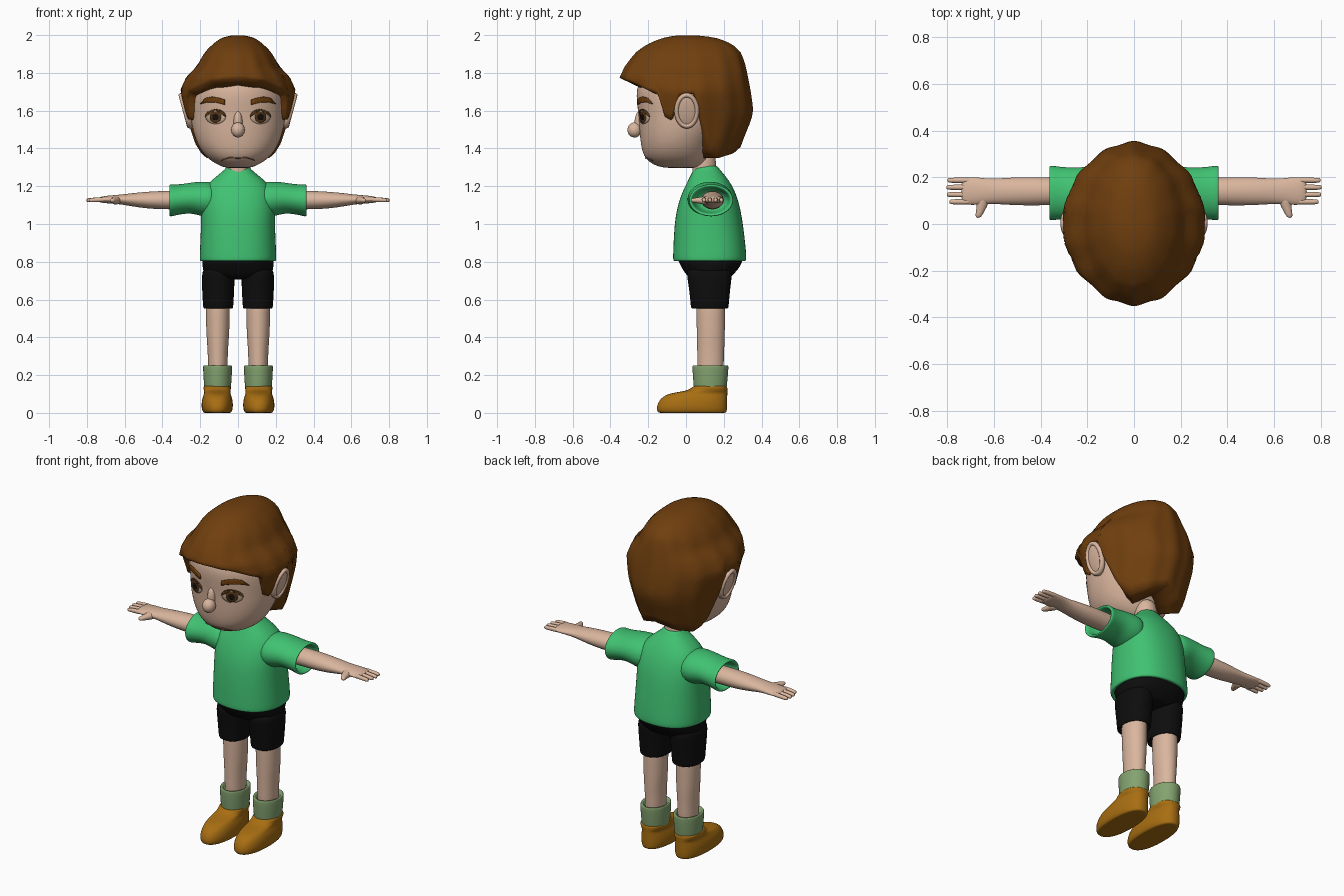
import bpy, bmesh, math
from mathutils import Vector, Matrix


def material(name, r, g, b):
    m = bpy.data.materials.new(name)
    lin = lambda c: ((c / 255 + 0.055) / 1.055) ** 2.4 if c > 10 else c / 255 / 12.92
    m.diffuse_color = (lin(r), lin(g), lin(b), 1)
    return m


SKIN = material("skin", 218, 182, 158)
HAIR = material("brown hair", 112, 63, 14)
SHIRT = material("green cloth", 64, 194, 114)
SHORTS = material("black cloth", 13, 13, 13)
SOCK = material("sage wool", 132, 163, 112)
SHOE = material("tan leather", 168, 110, 18)
EYE = material("eye white", 208, 178, 150)
IRIS = material("brown iris", 84, 54, 26)
PUPIL = material("dark pupil", 24, 17, 12)
LIP = material("mouth line", 140, 95, 75)


def finish(name, bm, mat, sub=0):
    bmesh.ops.recalc_face_normals(bm, faces=bm.faces)
    me = bpy.data.meshes.new(name)
    bm.to_mesh(me)
    bm.free()
    me.materials.append(mat)
    for p in me.polygons:
        p.use_smooth = True
    ob = bpy.data.objects.new(name, me)
    bpy.context.collection.objects.link(ob)
    if sub:
        ob.modifiers.new("smooth", 'SUBSURF').levels = sub
        ob.modifiers["smooth"].render_levels = sub
    return ob


def skin_rings(name, rings, mat, sub=2, caps=True):
    """Join equal-sized rings of points into a tube."""
    bm = bmesh.new()
    vs = [[bm.verts.new(p) for p in r] for r in rings]
    n = len(vs[0])
    for a, b in zip(vs, vs[1:]):
        for i in range(n):
            bm.faces.new((a[i], a[(i + 1) % n], b[(i + 1) % n], b[i]))
    if caps:
        bm.faces.new(vs[0])
        bm.faces.new(vs[-1])
    return finish(name, bm, mat, sub)


def circle(n, e=2.0):
    out = []
    for i in range(n):
        c, s = math.cos(2 * math.pi * i / n), math.sin(2 * math.pi * i / n)
        out.append((math.copysign(abs(c) ** (2 / e), c), math.copysign(abs(s) ** (2 / e), s)))
    return out


def loft_z(name, rows, mat, cx=0.0, e=2.0, sub=2, n=24):
    """Rows: z, half width, front y, back y."""
    return skin_rings(name, [[(cx + rx * c, (f + b) / 2 + (b - f) / 2 * s, z) for c, s in circle(n, e)]
                             for z, rx, f, b in rows], mat, sub)


def loft_x(name, rows, mat, side, n=20):
    """Rows: x, centre y, centre z, half depth, half height."""
    return skin_rings(name, [[(side * x, cy + ry * c, cz + rz * s) for c, s in circle(n)]
                             for x, cy, cz, ry, rz in rows], mat)


def ball(name, centre, radii, mat, rot_y=0.0):
    bm = bmesh.new()
    m = Matrix.Translation(centre) @ Matrix.Rotation(rot_y, 4, 'Y') @ Matrix.Diagonal((*radii, 1))
    bmesh.ops.create_uvsphere(bm, u_segments=24, v_segments=16, radius=1, matrix=m)
    return finish(name, bm, mat)


# Head, neck and nose
head = loft_z("head", [
    (1.295, .06, -.11, .06), (1.31, .10, -.165, .09), (1.335, .145, -.205, .11), (1.37, .182, -.228, .13),
    (1.42, .215, -.24, .15), (1.50, .243, -.248, .20), (1.58, .253, -.252, .24), (1.66, .257, -.264, .26),
    (1.73, .25, -.262, .26), (1.80, .20, -.22, .22), (1.87, .10, -.12, .12)], SKIN, e=2.1, n=32)
loft_z("neck", [(1.22, .065, .03, .17), (1.28, .06, .035, .16), (1.33, .06, .03, .16), (1.40, .06, .02, .15)], SKIN)
ball("nose_tip", (0, -.272, 1.498), (.036, .038, .04), SKIN)
ball("nose_bridge", (0, -.242, 1.54), (.024, .03, .06), SKIN)

# Ears: bowl and raised rim, leaning outward at the top
for s in (1, -1):
    ball("ear_bowl", (s * .274, .004, 1.598), (.014, .058, .088), SKIN, s * .28)
    rim = []
    for a in range(28):
        t = 2 * math.pi * a / 28
        mid = Vector((.276, .004 + .054 * math.cos(t), 1.60 + .082 * math.sin(t)))
        mid.x += .27 * (mid.z - 1.60)
        out = Vector((0, math.cos(t), math.sin(t)))
        ring = [mid + .013 * (out * c + Vector((1.3, 0, 0)) * q) for c, q in circle(8)]
        rim.append([(s * p.x, p.y, p.z) for p in ring])
    skin_rings("ear_rim", rim + rim[:1], SKIN, 0, False)


# Hair: shell of meridians falling to an uneven hairline
def lerp_table(t, rows):
    for a, b in zip(rows, rows[1:]):
        if t <= b[0]:
            k = (t - a[0]) / (b[0] - a[0])
            return [p + (q - p) * k for p, q in zip(a[1:], b[1:])]
    return list(rows[-1][1:])


# drop below crown: half width, front reach, back reach
SHAPE = [(0, 0, 0, 0), (.015, .085, .12, .16), (.05, .135, .205, .245), (.09, .175, .262, .287), (.13, .20, .295, .303),
         (.165, .218, .32, .313), (.225, .277, .348, .325), (.29, .306, .33, .338), (.35, .295, .31, .347),
         (.40, .283, .30, .352), (.45, .272, .29, .342), (.58, .25, .28, .29), (.66, .21, .27, .265)]
EDGE = [(0, 1.775), (30, 1.755), (50, 1.715), (62, 1.69), (67, 1.57), (74, 1.55), (78, 1.60), (83, 1.68), (98, 1.69),
        (103, 1.56), (112, 1.45), (120, 1.38), (130, 1.35), (150, 1.37), (180, 1.41)]
shape_u = [(math.sqrt(r[0]), *r[1:]) for r in SHAPE]


def hair_point(a, z, k=1.0, drop=0.0):
    rx, f, b = lerp_table(math.sqrt(max(0, 2.0 - z)), shape_u)
    k *= 1 + .010 * math.cos(14 * a) * min(1, (2 - z) * 6)
    c = math.cos(a)
    return (k * rx * math.sin(a), -k * c * (f if c > 0 else b), z - drop)


angles = [2 * math.pi * i / 144 for i in range(144)]
edges = [lerp_table(180 - abs(180 - math.degrees(a)), EDGE)[0] for a in angles]
rings = [[hair_point(a, 2.0 - (2.0 - e) * (j / 24) ** 1.7) for a, e in zip(angles, edges)] for j in range(1, 25)]
for k in (.76, .3):
    rings.append([hair_point(a, e, k, .04 * max(0, math.cos(a))) for a, e in zip(angles, edges)])
skin_rings("hair", rings, HAIR, 0)

# Face details laid on the head surface
bpy.context.view_layer.update()
deps = bpy.context.evaluated_depsgraph_get()


def on_face(x, z, off):
    hit, loc, nor, _ = head.ray_cast(Vector((x, -1, z)), Vector((0, 1, 0)), depsgraph=deps)
    return loc + nor * off if hit else Vector((x, -.2, z))


def decal(name, cx, cz, outline, mat, off):
    rows = [(.02, off), (.35, off), (.7, off), (1, off), (1, -.003)]
    skin_rings(name, [[on_face(cx + (x - cx) * k, cz + (z - cz) * k, o) for x, z in outline] for k, o in rows], mat, 0)


def oval(cx, cz, rx, rz):
    return [(cx + rx * c, cz + rz * s) for c, s in circle(28)]


BROW = [(.068, 1.632), (.07, 1.658), (.10, 1.668), (.135, 1.674), (.168, 1.667), (.195, 1.635), (.16, 1.645), (.12, 1.645)]
for s in (1, -1):
    decal("eye", s * .117, 1.567, oval(s * .117, 1.567, .052, .037), EYE, .004)
    decal("iris", s * .117, 1.566, oval(s * .117, 1.566, .029, .031), IRIS, .006)
    decal("pupil", s * .117, 1.566, oval(s * .117, 1.566, .015, .016), PUPIL, .008)
    lid = [(s * (.117 + .054 * math.cos(t)), 1.567 + r * math.sin(t))
           for r, ts in ((.042, range(0, 9)), (.034, range(8, -1, -1))) for t in [math.pi * i / 8 for i in ts]]
    decal("eyelid_line", s * .117, 1.603, lid, IRIS, .006)
    decal("eyebrow", s * .13, 1.657, [(s * x, z) for x, z in BROW], HAIR, .009)
    decal("mouth", s * .045, 1.353, [(s * x, z) for x, z in (
        (0, 1.347), (0, 1.352), (.045, 1.356), (.085, 1.342), (.085, 1.337), (.045, 1.350))], LIP, .004)

# Shirt body
loft_z("shirt_body", [
    (.82, .15, -.02, .27), (.803, .19, -.055, .305), (.803, .204, -.07, .32), (.83, .205, -.07, .322),
    (.92, .20, -.067, .313), (1.02, .197, -.06, .30), (1.10, .198, -.045, .285), (1.17, .188, -.02, .262),
    (1.22, .155, .005, .235), (1.26, .105, .025, .205), (1.29, .068, .04, .178), (1.31, .056, .05, .165),
    (1.305, .045, .06, .155)], SHIRT, e=2.3)

# Shorts seat
loft_z("shorts_seat", [(.84, .185, -.05, .30), (.81, .19, -.045, .305), (.77, .19, -.025, .285), (.73, .18, .0, .25),
                       (.705, .12, .03, .22)], SHORTS, e=2.3)

for s in (1, -1):
    # Sleeve with a hollow cuff
    loft_x("sleeve", [
        (.10, .125, 1.13, .12, .09), (.18, .128, 1.13, .122, .097), (.24, .13, 1.14, .112, .082),
        (.31, .132, 1.13, .113, .08), (.345, .133, 1.126, .118, .086), (.362, .133, 1.125, .119, .087),
        (.364, .133, 1.125, .105, .075), (.345, .133, 1.125, .097, .066), (.25, .133, 1.125, .08, .06)], SHIRT, s)
    # Arm and palm
    loft_x("arm", [
        (.22, .14, 1.125, .055, .05), (.36, .14, 1.127, .06, .05), (.46, .14, 1.126, .062, .047),
        (.55, .14, 1.128, .058, .037), (.62, .14, 1.13, .053, .026), (.67, .141, 1.13, .06, .022),
        (.72, .141, 1.129, .06, .018), (.74, .141, 1.128, .05, .01)], SKIN, s)
    # Fingers and thumb
    for y, tip in ((.095, .79), (.126, .801), (.157, .803), (.187, .798)):
        loft_x("finger", [(.69, y, 1.13, .012, .013), (.74, y, 1.129, .0125, .013), (tip - .012, y, 1.126, .0115, .012),
                          (tip - .002, y, 1.125, .009, .009), (tip, y, 1.125, .004, .004)], SKIN, s, 10)
    skin_rings("thumb", [[(s * (x + r * c), y, 1.125 + .8 * r * q) for c, q in circle(10)] for x, y, r in (
        (.645, .12, .034), (.648, .085, .026), (.658, .055, .019), (.665, .035, .015), (.667, .026, .007))], SKIN)
    # Shorts leg
    loft_z("shorts_leg", [
        (.78, .08, .0, .25), (.72, .088, .005, .243), (.64, .085, .018, .233), (.57, .081, .024, .227),
        (.552, .079, .026, .225), (.552, .068, .04, .21), (.60, .06, .05, .20)], SHORTS, s * .105, 2.2)
    # Bare leg
    loft_z("leg", [(.62, .065, .052, .208), (.53, .064, .054, .207), (.42, .061, .057, .206), (.36, .056, .058, .204),
                   (.28, .052, .06, .20), (.16, .052, .06, .20)], SKIN, s * .107)
    # Sock
    loft_z("sock", [(.10, .068, .045, .21), (.14, .072, .04, .217), (.20, .076, .035, .223), (.245, .078, .033, .226),
                    (.254, .075, .036, .223), (.25, .06, .052, .207), (.22, .054, .058, .20)], SOCK, s * .108)
    # Shoe
    loft_z("shoe", [
        (.0, .06, -.13, .20), (.0, .074, -.15, .215), (.02, .083, -.158, .219), (.05, .084, -.152, .22),
        (.08, .079, -.132, .22), (.102, .07, -.095, .22), (.112, .07, -.03, .22), (.122, .072, .018, .22),
        (.142, .074, .034, .22), (.143, .06, .06, .20)], SHOE, s * .11, 2.3)
